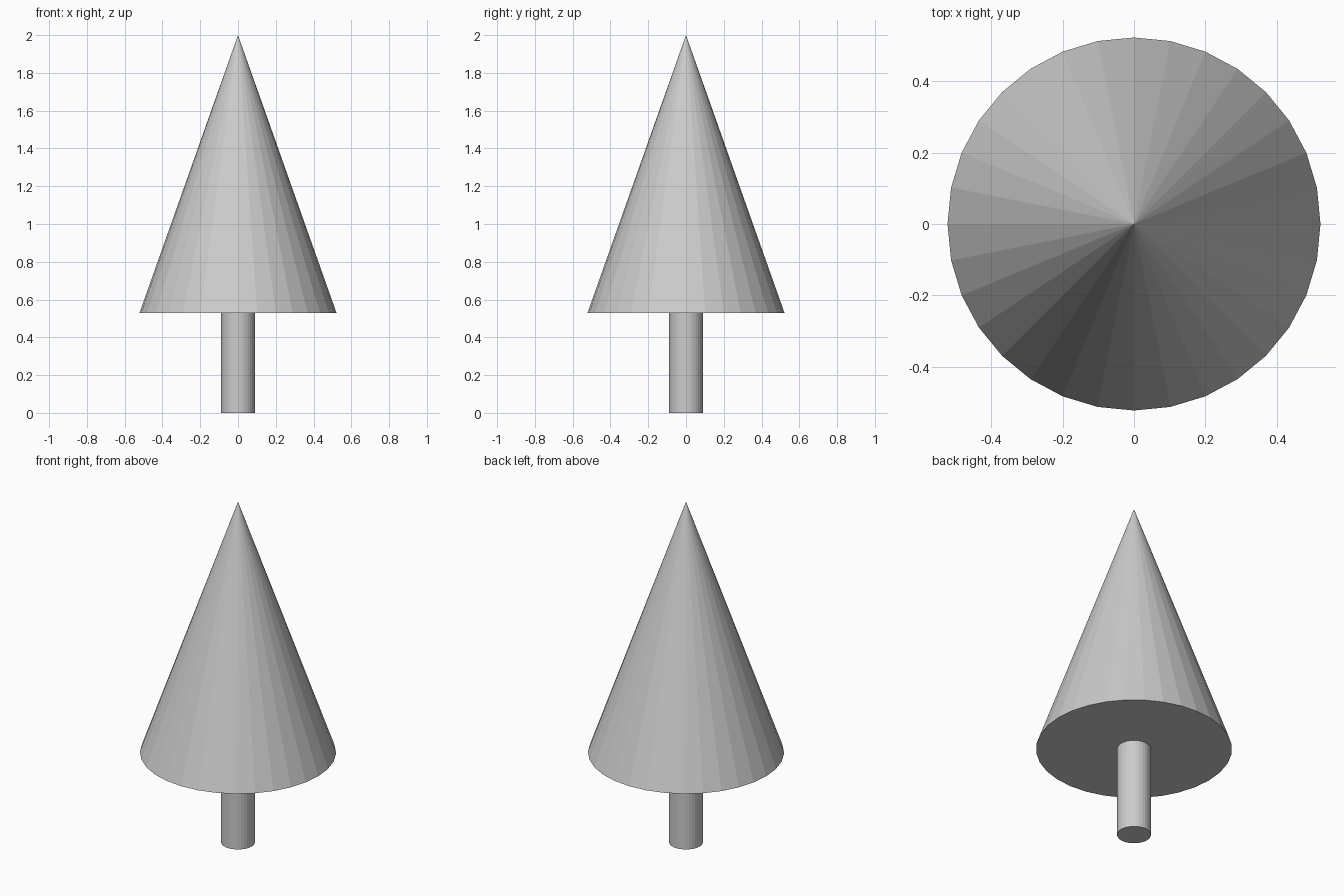
import bpy

if "Cube" in bpy.data.objects:
    bpy.data.objects.remove(bpy.data.objects["Cube"])

SIDES = 32
BASE_Z = 0.528   # underside of the foliage
TOP_Z = 2.0


def tapered(name, r_bottom, r_top, z0, z1):
    """Flat-shaded round part between two heights."""
    bpy.ops.mesh.primitive_cone_add(
        vertices=SIDES, radius1=r_bottom, radius2=r_top,
        depth=z1 - z0, location=(0, 0, (z0 + z1) / 2))
    obj = bpy.context.object
    obj.name = obj.data.name = name
    return obj


# Trunk
tapered("trunk", 0.09, 0.09, 0.0, BASE_Z)

# Foliage cone
tapered("foliage", 0.522, 0.0, BASE_Z, TOP_Z)
